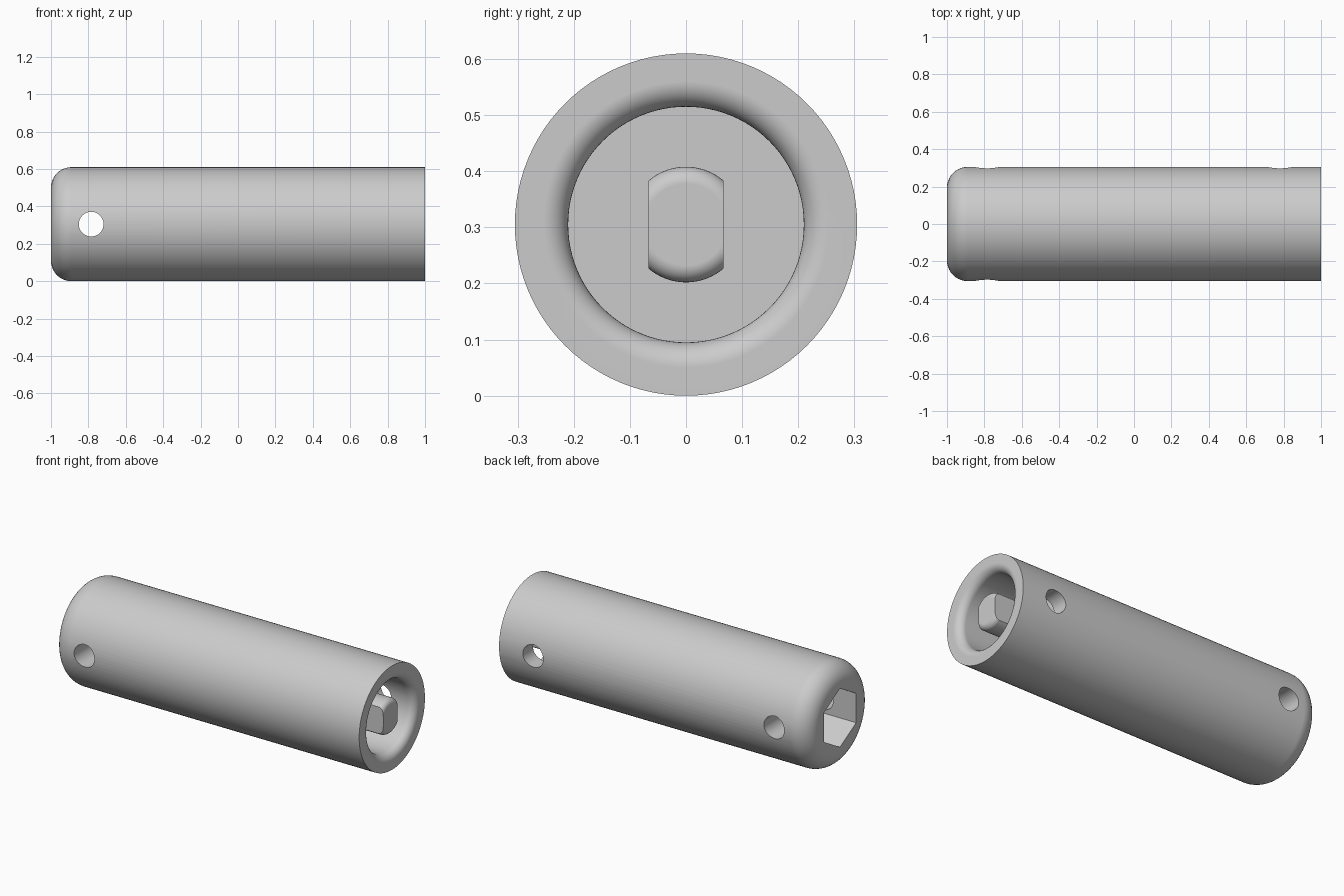
import bpy, bmesh, math
from mathutils import Matrix, Vector

R = 0.305                      # outer radius, also height of the axis
SEGMENTS = 96

cube = bpy.data.objects.get("Cube")
if cube:
    bpy.data.objects.remove(cube, do_unlink=True)

steel = bpy.data.materials.new("light_grey_steel")
steel.use_nodes = True
steel.diffuse_color = (0.6, 0.6, 0.6, 1)
steel.node_tree.nodes["Principled BSDF"].inputs["Base Color"].default_value = (0.6, 0.6, 0.6, 1)


def add_object(name, bm):
    bmesh.ops.recalc_face_normals(bm, faces=bm.faces)
    mesh = bpy.data.meshes.new(name)
    bm.to_mesh(mesh)
    bm.free()
    mesh.materials.append(steel)
    obj = bpy.data.objects.new(name, mesh)
    bpy.context.collection.objects.link(obj)
    return obj


def fillet(cx, cr, radius, start, end, steps=10):
    """Arc of (x, radius) profile points, angles in degrees."""
    angles = [math.radians(start + (end - start) * i / steps) for i in range(steps + 1)]
    return [(cx + radius * math.cos(a), cr + radius * math.sin(a)) for a in angles]


def lathe(name, profile):
    """Turn an open (x, radius) profile about the x axis and cap both ends."""
    bm = bmesh.new()
    rings = []
    for x, r in profile:
        rings.append([bm.verts.new((x, r * math.cos(t), R + r * math.sin(t)))
                      for t in (math.tau * i / SEGMENTS for i in range(SEGMENTS))])
    for a, b in zip(rings, rings[1:]):
        for i in range(SEGMENTS):
            j = (i + 1) % SEGMENTS
            bm.faces.new((a[i], a[j], b[j], b[i]))
    bm.faces.new(rings[0])
    bm.faces.new(rings[-1])
    return add_object(name, bm)


def prism(name, sides, radius, start, end, spin=0.0):
    """Regular prism running from one point to another."""
    start, end = Vector(start), Vector(end)
    axis = end - start
    turn = axis.to_track_quat('Z', 'Y').to_matrix().to_4x4()
    place = Matrix.Translation((start + end) / 2) @ turn @ Matrix.Rotation(spin, 4, 'Z')
    bm = bmesh.new()
    bmesh.ops.create_cone(bm, cap_ends=True, segments=sides, radius1=radius,
                          radius2=radius, depth=axis.length, matrix=place)
    return add_object(name, bm)


def boolean(target, tool, operation):
    mod = target.modifiers.new("cut", 'BOOLEAN')
    mod.operation = operation
    mod.solver = 'EXACT'
    mod.object = tool
    bpy.context.view_layer.objects.active = target
    bpy.ops.object.modifier_apply(modifier=mod.name)
    bpy.data.objects.remove(tool, do_unlink=True)


def finish(obj):
    bpy.ops.object.select_all(action='DESELECT')
    obj.select_set(True)
    bpy.context.view_layer.objects.active = obj
    bpy.ops.object.shade_smooth_by_angle(angle=math.radians(30))
    mod = obj.modifiers.new("even_shading", 'WEIGHTED_NORMAL')
    mod.keep_sharp = True


# Sleeve: rounded closed end, rounded mouth and a round cavity
FLOOR, BORE, ROUND, LIP = 0.6, 0.21, 0.11, 0.045
profile = fillet(-1 + ROUND, R - ROUND, ROUND, 180, 90)
profile += [(1, R)]
profile += fillet(1 - LIP, BORE + LIP, LIP, 0, -90)
profile += [(FLOOR, BORE)]
sleeve = lathe("sleeve", profile)

# Hexagonal socket in the rounded end, with corners up and down
socket = prism("socket_cutter", 6, 0.172, (-1.1, 0, R), (-0.55, 0, R))
top = max(v.co.z for v in socket.data.vertices)
if top < R + 0.17:
    socket.data.transform(Matrix.Translation((0, 0, R)) @ Matrix.Rotation(math.pi / 6, 4, 'X')
                          @ Matrix.Translation((0, 0, -R)))
boolean(sleeve, socket, 'DIFFERENCE')

# Pin holes: one right through, one through the back wall only
for x, front in ((-0.785, -0.5), (0.78, 0.1)):
    boolean(sleeve, prism("pin_cutter", 48, 0.066, (x, front, R), (x, 0.5, R)), 'DIFFERENCE')
finish(sleeve)

# Drive tang: round bar with a softened tip and two flats
TIP, BAR, SOFT = 0.99, 0.103, 0.03
tang = lathe("drive_tang", [(FLOOR - 0.01, BAR)] + fillet(TIP - SOFT, BAR - SOFT, SOFT, 90, 0, 8))
bm = bmesh.new()
bmesh.ops.create_cube(bm, size=1, matrix=Matrix.Translation((0.8, 0, R)) @ Matrix.Diagonal((1, 0.134, 1, 1)))
boolean(tang, add_object("flats_cutter", bm), 'INTERSECT')
finish(tang)
